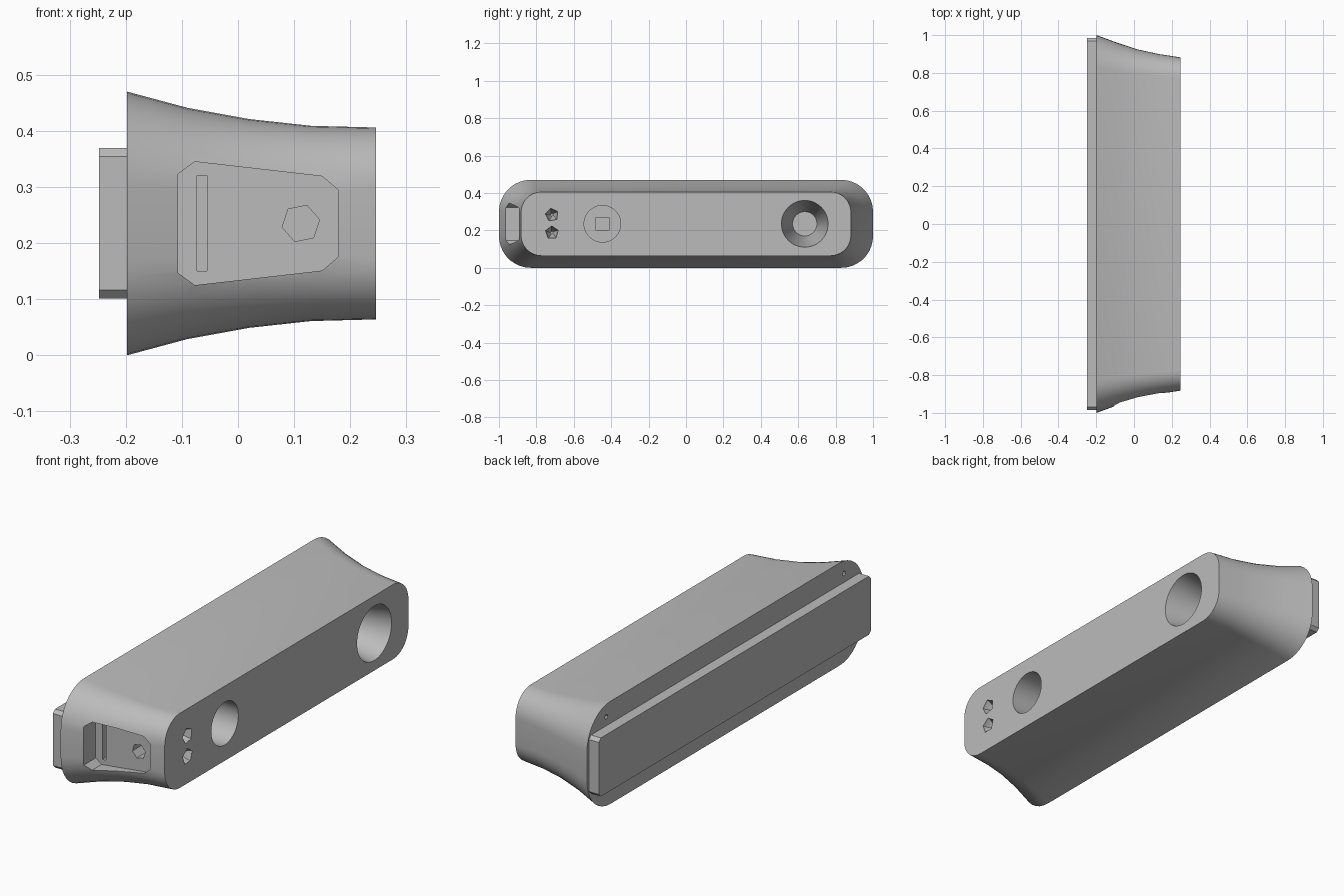
import bpy, bmesh, math
from mathutils import Matrix, Vector

cube = bpy.data.objects.get("Cube")
if cube:
    bpy.data.objects.remove(cube, do_unlink=True)

grey = bpy.data.materials.new("mid_grey")
grey.use_nodes = True
grey.diffuse_color = (0.5, 0.5, 0.5, 1)
grey.node_tree.nodes["Principled BSDF"].inputs["Base Color"].default_value = (0.5, 0.5, 0.5, 1)

MID_Z = 0.235


def loft(name, rings):
    """Skin matching rings of points and cap both ends."""
    bm = bmesh.new()
    loops = [[bm.verts.new(p) for p in ring] for ring in rings]
    n = len(loops[0])
    for a, b in zip(loops, loops[1:]):
        for i in range(n):
            j = (i + 1) % n
            bm.faces.new((a[i], a[j], b[j], b[i]))
    bm.faces.new(loops[0])
    bm.faces.new(loops[-1])
    bmesh.ops.recalc_face_normals(bm, faces=bm.faces)
    mesh = bpy.data.meshes.new(name)
    bm.to_mesh(mesh)
    bm.free()
    mesh.materials.append(grey)
    obj = bpy.data.objects.new(name, mesh)
    bpy.context.collection.objects.link(obj)
    return obj


def rounded_ring(x, half_y, half_z, radius, steps=9):
    """Rounded rectangle across the body at x."""
    ring = []
    for k, (sy, sz) in enumerate(((1, 1), (-1, 1), (-1, -1), (1, -1))):
        for i in range(steps + 1):
            a = math.pi / 2 * (k + i / steps)
            ring.append((x, sy * (half_y - radius) + radius * math.cos(a),
                         MID_Z + sz * (half_z - radius) + radius * math.sin(a)))
    return ring


def circle_x(x, y, z, r, sides, turn=0):
    return [(x, y + r * math.cos(turn + math.tau * i / sides),
             z + r * math.sin(turn + math.tau * i / sides)) for i in range(sides)]


def cut(target, cutter):
    """Carve the cutter out of the target and discard the cutter."""
    mod = target.modifiers.new("cut", 'BOOLEAN')
    mod.operation = 'DIFFERENCE'
    mod.solver = 'EXACT'
    mod.object = cutter
    bpy.context.view_layer.objects.active = target
    target.select_set(True)
    bpy.ops.object.modifier_apply(modifier=mod.name)
    bpy.data.objects.remove(cutter, do_unlink=True)


# Flared body: x, y inset, z inset, corner radius
sections = [(-0.198, 0, 0, 0.17), (-0.09, 0.04, 0.029, 0.15), (0.02, 0.076, 0.049, 0.13),
            (0.13, 0.1, 0.061, 0.117), (0.246, 0.118, 0.064, 0.11)]
body = loft("flared_body", [rounded_ring(x, 1 - iy, MID_Z - iz, r) for x, iy, iz, r in sections])

# Large tapered hole
cut(body, loft("taper_cutter", [circle_x(0.246 + 0.02, 0.635, MID_Z, 0.129, 48),
                                circle_x(-0.05, 0.635, MID_Z, 0.065, 48)]))

# Smaller round hole with a square socket in its floor
cut(body, loft("round_cutter", [circle_x(0.3, -0.447, MID_Z, 0.098, 48),
                                circle_x(0.0, -0.447, MID_Z, 0.098, 48)]))
cut(body, loft("socket_cutter", [circle_x(0.05, -0.447, MID_Z, 0.049, 4, math.pi / 4),
                                 circle_x(-0.08, -0.447, MID_Z, 0.049, 4, math.pi / 4)]))

# Pair of small faceted sockets
for z, turn in ((0.283, 0.5), (0.188, 1.6)):
    cut(body, loft("facet_cutter", [circle_x(0.27, -0.717, z, 0.037, 5, turn),
                                    circle_x(0.235, -0.717, z, 0.035, 5, turn),
                                    circle_x(0.2, -0.717, z, 0.008, 5, turn + 0.4)]))

# Pin holes in the rim behind the plate
for y in (-0.86, 0.86):
    cut(body, loft("pin_cutter", [circle_x(-0.25, y, 0.41, 0.011, 10),
                                  circle_x(-0.15, y, 0.41, 0.011, 10)]))


def slab(name, outline, y0, y1):
    return loft(name, [[(x, y, z) for x, z in outline] for y in (y0, y1)])


# Tapered recess on the front end, symmetric about the middle height
half = [(-0.107, 0.088), (-0.077, 0.11), (0.15, 0.084), (0.178, 0.06)]
outline = [(x, MID_Z + h) for x, h in half] + [(x, MID_Z - h) for x, h in reversed(half)]
cut(body, slab("recess_cutter", outline, -1.1, -0.877))

# Slot and hexagonal hole in the recess floor
slot = [(-0.073, 0.15), (-0.055, 0.15), (-0.055, 0.32), (-0.073, 0.32)]
cut(body, slab("slot_cutter", slot, -1.0, -0.83))
hexagon = [(0.112 + 0.034 * math.cos(0.2 + math.tau * i / 6),
            MID_Z + 0.034 * math.sin(0.2 + math.tau * i / 6)) for i in range(6)]
cut(body, slab("hex_cutter", hexagon, -1.0, -0.8))

# Back plate with clipped corners
c = 0.015
corners = []
for sy, sz in ((1, 1), (-1, 1), (-1, -1), (1, -1)):
    pair = [(sy * 0.985, MID_Z + sz * (0.134 - c)), (sy * (0.985 - c), MID_Z + sz * 0.134)]
    corners += pair if sy * sz > 0 else pair[::-1]
plate = loft("back_plate", [[(x, y, z) for y, z in corners] for x in (-0.248, -0.198)])

# Smooth flanks, crisp edges
bpy.ops.object.select_all(action='DESELECT')
body.select_set(True)
bpy.context.view_layer.objects.active = body
bpy.ops.object.shade_smooth_by_angle(angle=math.radians(30))
